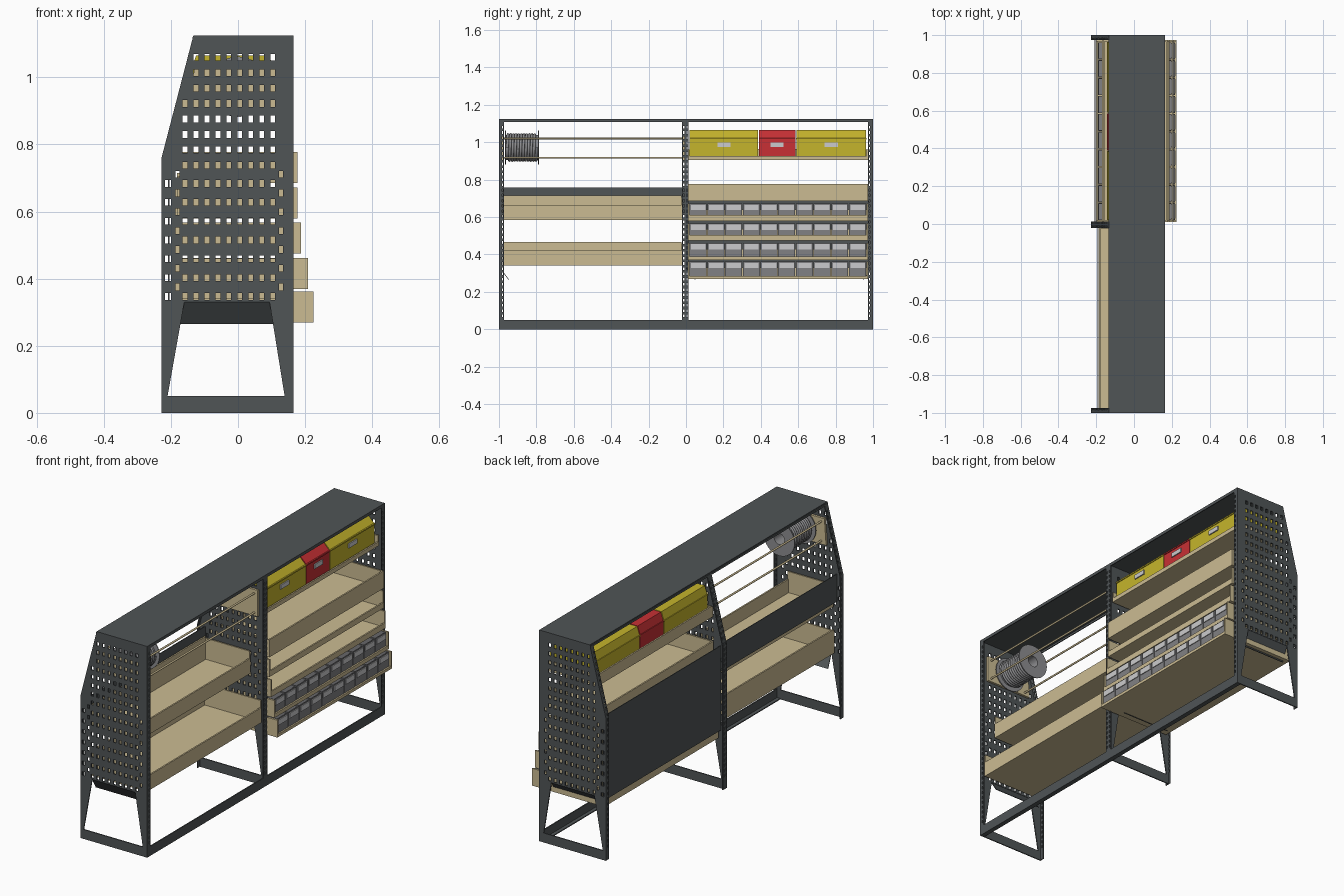
import bpy, bmesh, math
from mathutils import Matrix, Vector

cube = bpy.data.objects.get("Cube")
if cube:
    bpy.data.objects.remove(cube, do_unlink=True)


def material(name, r, g, b):
    m = bpy.data.materials.new(name)
    m.use_nodes = True
    m.diffuse_color = (r, g, b, 1)
    m.node_tree.nodes["Principled BSDF"].inputs["Base Color"].default_value = (r, g, b, 1)
    return m


STEEL = material("dark steel", .08, .09, .094)
WOOD = material("plywood", .60, .50, .29)
YELLOW = material("yellow plastic", .56, .46, .025)
RED = material("red plastic", .58, .03, .035)
BIN = material("bin grey", .22, .22, .23)
LABEL = material("label grey", .6, .6, .61)
REEL = material("reel grey", .27, .27, .28)


def finish(name, bm, mat):
    bmesh.ops.recalc_face_normals(bm, faces=bm.faces)
    me = bpy.data.meshes.new(name)
    bm.to_mesh(me)
    bm.free()
    ob = bpy.data.objects.new(name, me)
    bpy.context.collection.objects.link(ob)
    if mat:
        me.materials.append(mat)
    return ob


def slab(x0, x1, y0, y1, z0, z1):
    return [(x0, z0), (x1, z0), (x1, z1), (x0, z1)], y0, y1


def part(name, solids, mat=None):
    """Join prisms, each an x-z outline extruded along y."""
    bm = bmesh.new()
    for pts, y0, y1 in solids:
        near = [bm.verts.new((x, y0, z)) for x, z in pts]
        far = [bm.verts.new((x, y1, z)) for x, z in pts]
        bm.faces.new(near)
        bm.faces.new(far[::-1])
        for i in range(len(pts)):
            j = (i + 1) % len(pts)
            bm.faces.new((near[i], far[i], far[j], near[j]))
    return finish(name, bm, mat)


def activate(ob):
    bpy.ops.object.select_all(action='DESELECT')
    ob.select_set(True)
    bpy.context.view_layer.objects.active = ob


def cut(ob, solids):
    cutter = part("cutter", solids)
    cutter.hide_render = True
    mod = ob.modifiers.new("cut", 'BOOLEAN')
    mod.operation = 'DIFFERENCE'
    mod.solver = 'EXACT'
    mod.object = cutter
    activate(ob)
    bpy.ops.object.modifier_apply(modifier=mod.name)
    bpy.data.objects.remove(cutter, do_unlink=True)


def tray(name, x0, x1, y0, y1, z0, z1, front, back, mat, t=.008):
    """Open box with its own front and back wall heights."""
    return part(name, [
        slab(x0, x1, y0, y1, z0, z0 + t),
        slab(x0, x0 + t, y0 + t, y1 - t, z0 + t, z0 + back),
        slab(x1 - t, x1, y0 + t, y1 - t, z0 + t, z0 + front),
        slab(x0, x1, y0, y0 + t, z0 + t, z1),
        slab(x0, x1, y1 - t, y1, z0 + t, z1)], mat)


# Perforated upright panels
outline = [(-.228, 0), (.165, 0), (.165, 1.125), (-.133, 1.125), (-.228, .76)]
window = [(-.21, .05), (.139, .05), (.094, .33), (-.16, .33)]
low_rows = [.347 + .0561 * i for i in range(7)]
high_rows = [.738 + .046 * i for i in range(8)]
holes = []
for z in low_rows + high_rows:
    for c in range(9):
        if c or z < .95:
            holes.append((-.158 + .0327 * c, z, .007))
for z in low_rows:
    holes.append((-.209, z, .009))
    for x in (-.181, .128):
        holes.append((x, z + .028, .006))

for name, y, f0, f1 in (("front", -.997, -1, -.973), ("middle", 0, -.021, .014),
                        ("back", .997, .973, 1)):
    plate = part(name + "_upright", [(outline, y - .003, y + .003)], STEEL)
    a, b = y - .02, y + .02
    cut(plate, [(window, a, b)] + [slab(x - w, x + w, a, b, z - .01, z + .01)
                                   for x, z, w in holes])
    # Edge flanges with a row of notches
    inset = .005
    rear = outline[:1] + outline[:2:-1] + [(x + inset, z) for x, z in outline[3:]]
    rear.append((-.228 + inset, 0))
    flange = part(name + "_flange", [(rear, f0, f1),
                                     slab(.16, .165, f0, f1, 0, 1.11)], STEEL)
    spans = []
    if f0 < y - .01:
        spans.append((f0 + .005, f0 + .012))
    if f1 > y + .01:
        spans.append((f1 - .012, f1 - .005))
    cut(flange, [slab(-.3, .3, p, q, .065 + .028 * i, .079 + .028 * i)
                 for p, q in spans for i in range(37)])
    # Bent lip over the opening
    s = -1 if y > .5 else 1
    lip = part(name + "_window_lip", [([(-.174, .265), (.105, .265), (.094, .33), (-.16, .33)],
                                       y - .002, y + .002)], STEEL)
    for v in lip.data.vertices:
        if v.co.z < .3:
            v.co.y += s * .05

# Steel skin
part("top_plate", [slab(-.133, .165, -1, 1, 1.119, 1.125),
                   slab(.16, .165, -1, 1, 1.109, 1.12),
                   slab(-.136, -.131, -1, 1, 1.109, 1.12)], STEEL)
part("bottom_rail", [slab(.159, .165, -1, 1, 0, .05),
                     slab(.14, .16, -1, 1, 0, .005)], STEEL)
part("rear_panel", [slab(-.208, -.204, .004, .994, .31, .76)], STEEL)
part("rear_strip", [slab(-.194, -.19, -.994, -.004, .61, .757)], STEEL)

# Deep wooden trays
tray("upper_tray", -.182, .085, -.982, -.015, .585, .705, .08, .13, WOOD)
tray("lower_tray", -.188, .15, -.982, -.015, .34, .46, .08, .127, WOOD)

# Pull-out trays, front edge and lip height for each level
levels = [(.27, .225, .015), (.37, .208, .02), (.475, .188, .03),
          (.58, .178, .03), (.685, .178, .093)]
for i, (z, x1, lip) in enumerate(levels):
    top_level = i == 4
    tray(f"pullout_tray_{i}", -.17 if top_level else -.2, x1, .01, .974, z, z + .092,
         lip, .092 if top_level else .06, WOOD)
    if top_level:
        continue
    # Row of small bins, set back on the higher levels
    xf = x1 - .009 if i < 2 else -.05
    xb = xf - .19 if i < 2 else -.19
    pitch = .946 / 10
    for k in range(10):
        y0 = .019 + k * pitch
        zb = z + .012
        tray(f"bin_{i}_{k}", xb, xf, y0 + .001, y0 + pitch - .003, zb, zb + .08,
             .08, .08, BIN, .004)
        part(f"bin_label_{i}_{k}", [slab(xf, xf + .004, y0 + .009, y0 + pitch - .009,
                                         zb + .045, zb + .073)], LABEL)

# Top shelf and tool cases
tray("top_shelf", -.165, .15, .01, .974, .905, .96, .022, .06, WOOD)
case = [(-.14, .915), (.13, .915), (.13, 1.02), (.085, 1.065), (-.125, 1.065), (-.14, 1.02)]
for name, y0, y1, mat in (("near_case", .02, .385, YELLOW), ("centre_case", .39, .585, RED),
                          ("far_case", .59, .963, YELLOW)):
    part(name, [(case, y0, y1)], mat)
    part(name + "_rim", [slab(-.143, .134, y0 - .001, y1 + .001, 1.016, 1.023)], mat)
    mid = (y0 + y1) / 2
    part(name + "_handle", [slab(.13, .136, mid - .035, mid + .035, .975, .998)], LABEL)

# Rod holders and rods
for name, y in (("front", -.985), ("middle", -.015)):
    part(name + "_rod_holder", [([(-.14, .9), (.13, .9), (.13, 1.04), (-.13, 1.04)],
                                 y - .006, y + .006)], WOOD)


def smooth(ob):
    activate(ob)
    bpy.ops.object.shade_smooth_by_angle(angle=math.radians(35))


for i, (x, z) in enumerate([(-.11, .917), (.11, .917), (-.11, 1.02), (.11, 1.02)]):
    bm = bmesh.new()
    bmesh.ops.create_cone(bm, cap_ends=True, segments=12, radius1=.005, radius2=.005, depth=.97,
                          matrix=Matrix.Translation((x, -.5, z)) @ Matrix.Rotation(math.pi / 2, 4, 'X'))
    smooth(finish(f"rod_{i}", bm, WOOD))

# Cable reel
CENTRE = Vector((0, 0, .972))


def ring(name, r0, r1, y0, y1):
    bm = bmesh.new()
    vs = [bm.verts.new(CENTRE + Vector((r, y, 0))) for r, y in ((r0, y0), (r1, y0), (r1, y1), (r0, y1))]
    es = [bm.edges.new((vs[i], vs[(i + 1) % 4])) for i in range(4)]
    bmesh.ops.spin(bm, geom=vs + es, cent=CENTRE, axis=(0, 1, 0), angle=math.tau, steps=40)
    bmesh.ops.remove_doubles(bm, verts=bm.verts, dist=.0001)
    smooth(finish(name, bm, REEL))


ring("reel_outer_disc", .03, .09, -.968, -.963)
ring("reel_inner_disc", .03, .09, -.79, -.785)
ring("reel_core", .03, .066, -.963, -.79)

curve = bpy.data.curves.new("wound_cable", 'CURVE')
curve.dimensions = '3D'
curve.bevel_depth = .0075
curve.bevel_resolution = 2
turns, steps = 11, 24
line = curve.splines.new('POLY')
line.points.add(turns * steps)
for i, p in enumerate(line.points):
    a = math.tau * i / steps
    y = -.955 + .157 * i / (turns * steps)
    p.co = (.069 * math.cos(a), y, CENTRE.z + .069 * math.sin(a), 1)
curve.materials.append(REEL)
bpy.context.collection.objects.link(bpy.data.objects.new("wound_cable", curve))
